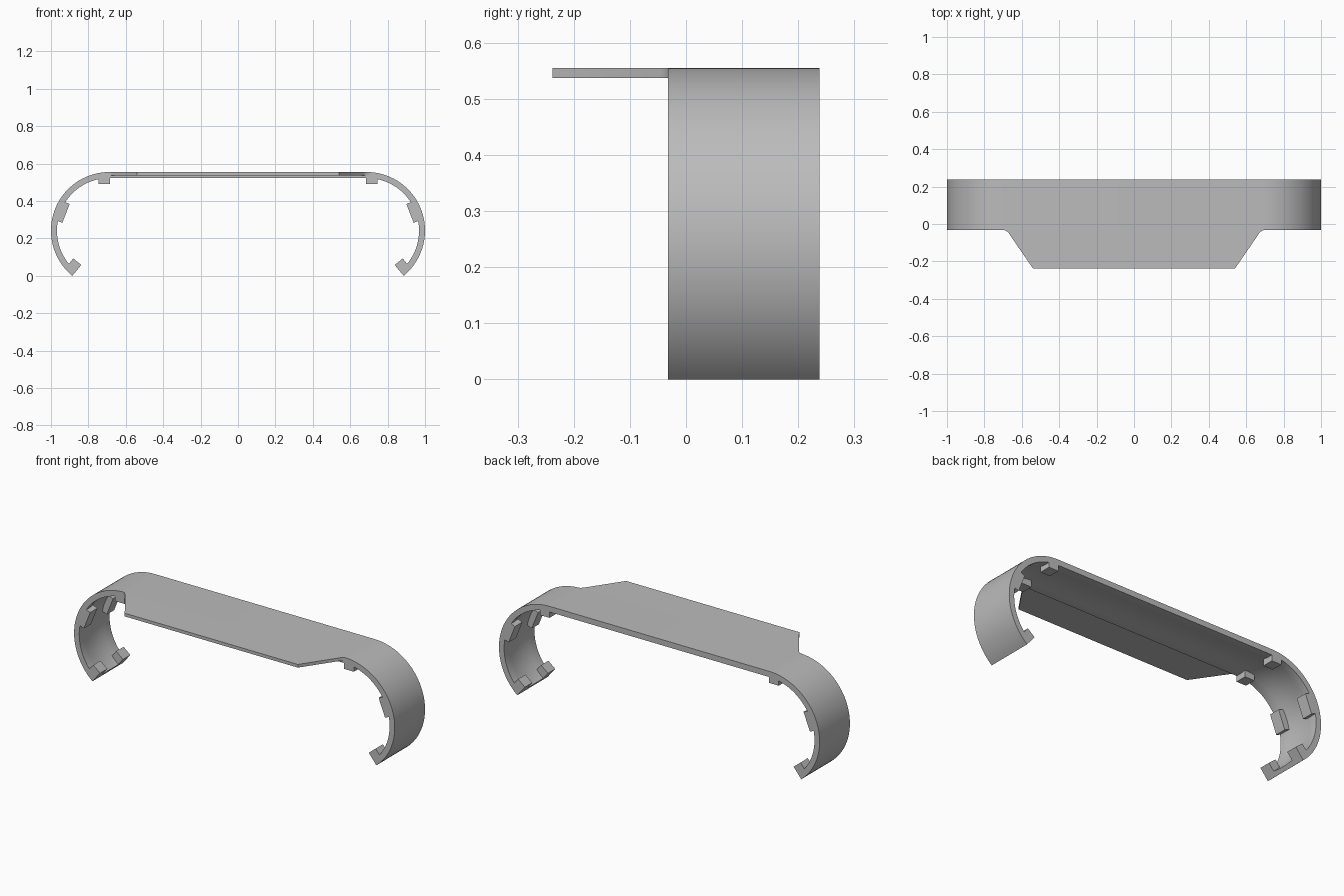
import bpy, bmesh
from math import sin, cos, radians, asin, pi
from mathutils import Matrix, Vector

if "Cube" in bpy.data.objects:
    bpy.data.objects.remove(bpy.data.objects["Cube"])

# One grey plastic
grey = bpy.data.materials.new("grey plastic")
grey.use_nodes = True
colour = (0.5, 0.5, 0.5, 1)
grey.diffuse_color = colour
grey.node_tree.nodes["Principled BSDF"].inputs["Base Color"].default_value = colour

R, CX, TOP = 0.313, 0.687, 0.555
CZ = TOP - R
END = -asin(CZ / R)
FRONT, BACK = -0.032, 0.238
WALL = 0.032


def finish(bm, name):
    bmesh.ops.recalc_face_normals(bm, faces=bm.faces)
    mesh = bpy.data.meshes.new(name)
    bm.to_mesh(mesh)
    bm.free()
    obj = bpy.data.objects.new(name, mesh)
    bpy.context.collection.objects.link(obj)
    mesh.materials.append(grey)
    bpy.ops.object.select_all(action="DESELECT")
    obj.select_set(True)
    bpy.context.view_layer.objects.active = obj
    bpy.ops.object.shade_smooth_by_angle(angle=radians(30))
    return obj


# Band: cross-section with a shallow inner cove, swept round both hooks
rim, cove = 0.03, 0.008
section = [(FRONT, 0), (BACK, 0), (BACK, WALL)]
steps = 12
for i in range(steps + 1):
    t = i / steps
    y = BACK - rim + (FRONT - BACK + 2 * rim) * t
    section.append((y, WALL - cove * sin(pi * t)))
section.append((FRONT, WALL))

arc = [pi / 2 + (END - pi / 2) * i / 40 for i in range(41)]
path = [(1, a) for a in reversed(arc)] + [(-1, a) for a in arc]
bm = bmesh.new()
rings = []
for side, a in path:
    rings.append([bm.verts.new((side * (CX + (R - d) * cos(a)), y,
                                CZ + (R - d) * sin(a))) for y, d in section])
n = len(section)
for r, s in zip(rings, rings[1:]):
    for i in range(n):
        j = (i + 1) % n
        bm.faces.new((r[i], r[j], s[j], s[i]))
bm.faces.new(rings[0])
bm.faces.new(rings[-1])
finish(bm, "curved_band")

# Front flap: tapered plate with filleted roots
half = [(0.7, FRONT), (0.685, -0.035), (0.672, -0.046), (0.54, -0.238)]
outline = half + [(-x, y) for x, y in reversed(half)]
bm = bmesh.new()
base = bm.faces.new([bm.verts.new((x, y, 0.537)) for x, y in outline])
ext = bmesh.ops.extrude_face_region(bm, geom=[base])
bmesh.ops.translate(bm, vec=(0, 0, TOP - 0.537),
                    verts=[v for v in ext["geom"] if isinstance(v, bmesh.types.BMVert)])
finish(bm, "front_flap")


# Gripping tabs: blocks turned to face the hook centre, at both band edges
def tab(name, angle, r_in, r_out, t0, t1):
    depth = 0.065
    for side, word in ((1, "left"), (-1, "right")):
        for y, edge in ((FRONT + depth / 2, "front"), (BACK - depth / 2, "back")):
            bm = bmesh.new()
            bmesh.ops.create_cube(bm, size=1)
            for v in bm.verts:
                r = (r_in + r_out) / 2 + v.co.x * (r_out - r_in)
                t = (t0 + t1) / 2 + v.co.z * (t1 - t0)
                v.co = Vector((side * (CX + r * cos(angle) - t * sin(angle)),
                               y + v.co.y * depth,
                               CZ + r * sin(angle) + t * cos(angle)))
            finish(bm, f"{name}_{word}_{edge}")


tab("upper_tab", pi / 2, 0.248, 0.296, -0.058, 0.002)
tab("middle_tab", radians(21.5), 0.25, 0.29, -0.054, 0.054)
tab("end_tab", END, 0.238, 0.298, 0, 0.055)
